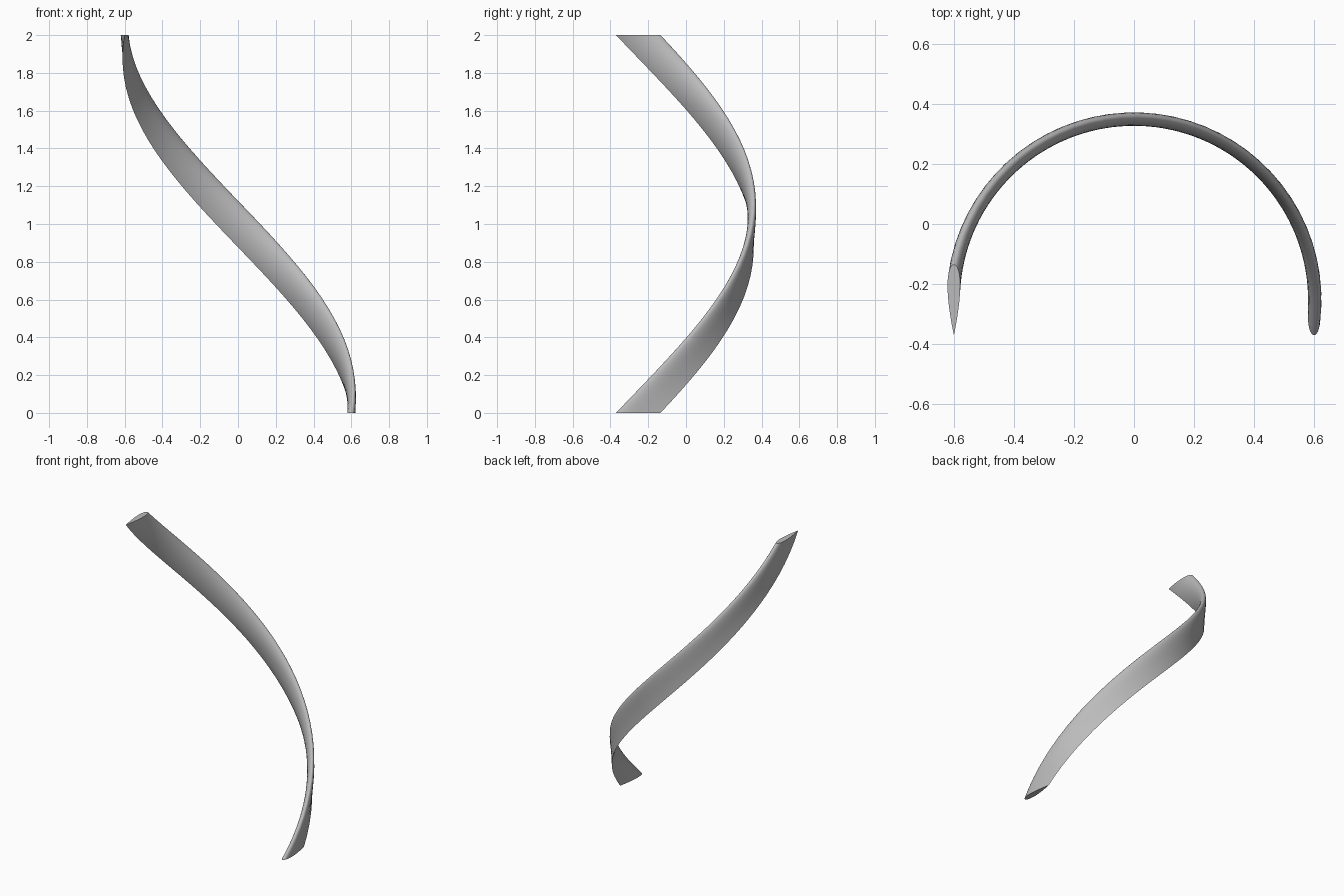
import bpy, bmesh, math

cube = bpy.data.objects.get("Cube")
if cube:
    bpy.data.objects.remove(cube, do_unlink=True)

# Dimensions
HEIGHT, RADIUS, CHORD, THICK = 2.0, 0.6, 0.235, 0.18
AXIS_Y = -0.2527
STEPS, SIDE = 36, 20

# Plain grey material
grey = bpy.data.materials.new("plain grey")
grey.use_nodes = True
colour = (0.5, 0.5, 0.5, 1)
grey.diffuse_color = colour
grey.node_tree.nodes["Principled BSDF"].inputs["Base Color"].default_value = colour


def half_thickness(t):
    """Symmetric wing section, closed at the trailing edge."""
    return 5 * THICK * CHORD * (0.2969 * math.sqrt(t) - 0.126 * t - 0.3516 * t**2
                                + 0.2843 * t**3 - 0.1036 * t**4)


# Wing profile: (radial offset, position along chord), rounded nose first
stations = [(1 - math.cos(math.pi * i / SIDE)) / 2 for i in range(SIDE + 1)]
outer = [(half_thickness(t), (t - 0.5) * CHORD) for t in stations]
inner = [(-r, c) for r, c in outer[-2:0:-1]]
profile = outer + inner

# Sweep the profile half a turn around the upright axis
bm = bmesh.new()
rings = []
for s in range(STEPS + 1):
    f = s / STEPS
    ca, sa = math.cos(math.pi * f), math.sin(math.pi * f)
    rings.append([bm.verts.new(((RADIUS + r) * ca - c * sa,
                                AXIS_Y + (RADIUS + r) * sa + c * ca,
                                HEIGHT * f)) for r, c in profile])
n = len(profile)
for low, high in zip(rings, rings[1:]):
    for i in range(n):
        j = (i + 1) % n
        bm.faces.new((low[i], low[j], high[j], high[i]))

# Flat end caps
bm.faces.new(rings[0][::-1])
bm.faces.new(rings[-1])
bmesh.ops.recalc_face_normals(bm, faces=bm.faces[:])

mesh = bpy.data.meshes.new("helical_blade")
bm.to_mesh(mesh)
bm.free()
mesh.materials.append(grey)
blade = bpy.data.objects.new("helical_blade", mesh)
bpy.context.collection.objects.link(blade)

# Smooth skin with sharp caps and trailing edge
bpy.ops.object.select_all(action="DESELECT")
blade.select_set(True)
bpy.context.view_layer.objects.active = blade
bpy.ops.object.shade_smooth_by_angle(angle=math.radians(40))
